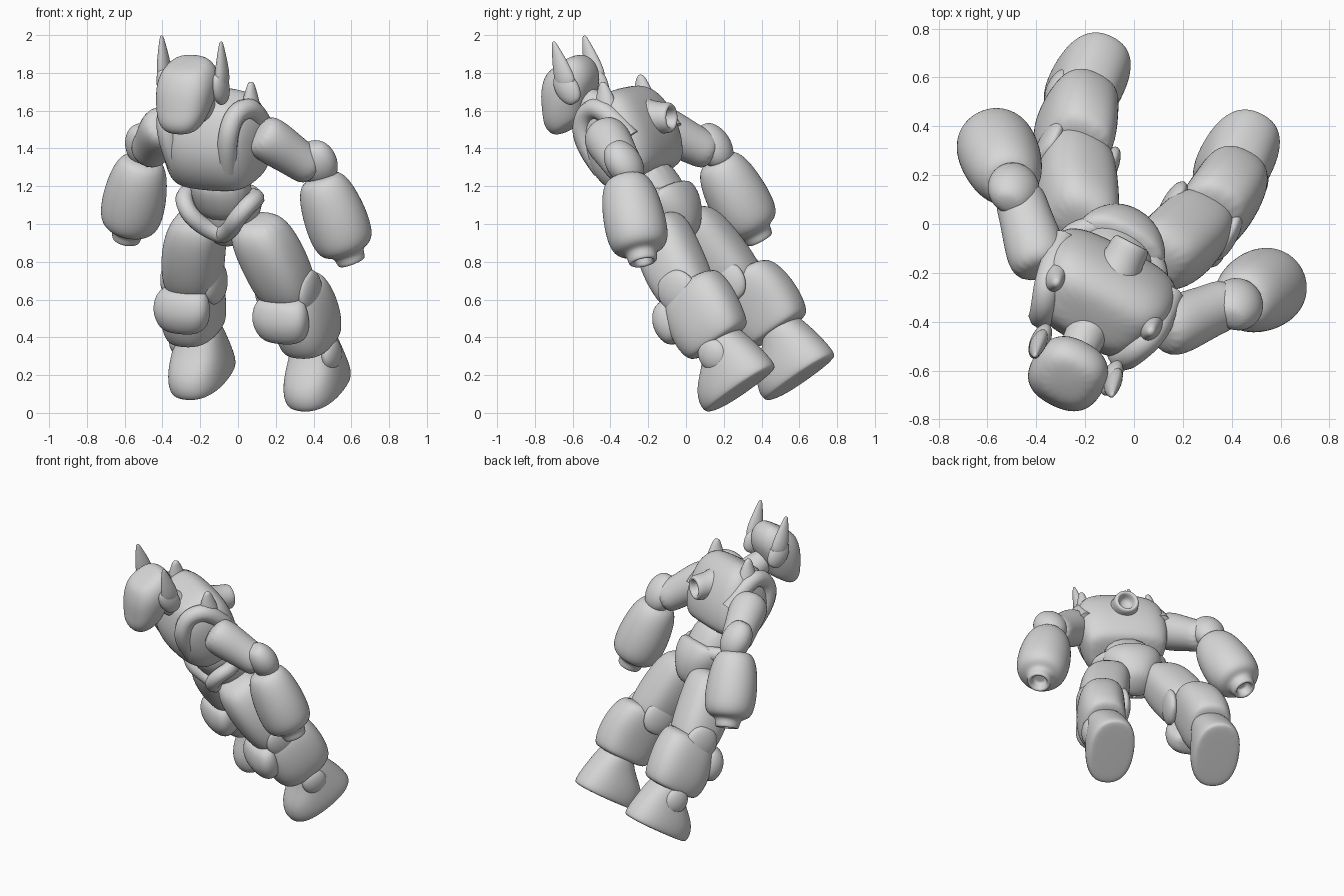
import bpy, bmesh, math
from mathutils import Matrix, Vector

# Pose: the symmetric body is built upright, then leaned forward and turned
LEFT, BACK, UP = (0.885, -0.457, -0.088), (0.43, 0.729, 0.532), (-0.179, -0.509, 0.842)
POSE = Matrix((LEFT, BACK, UP)).transposed().to_4x4()
POSE.translation = (0.115, 0.43, 0.165)

grey = bpy.data.materials.new("plain grey")
grey.diffuse_color = (0.68, 0.68, 0.68, 1)


def finish(obj, mirror):
    bpy.context.collection.objects.link(obj)
    obj.data.materials.append(grey)
    obj.matrix_world = POSE
    if mirror:
        obj.modifiers.new("mirror", 'MIRROR').use_mirror_merge = False


def skin(name, rings, mirror):
    """Join rings of points into a closed smooth body."""
    bm = bmesh.new()
    loops = [[bm.verts.new(p) for p in r] for r in rings]
    n = len(loops[0])
    for a, b in zip(loops, loops[1:]):
        for i in range(n):
            bm.faces.new((a[i], a[(i + 1) % n], b[(i + 1) % n], b[i]))
    bm.faces.new(loops[0][::-1])
    bm.faces.new(loops[-1])
    bmesh.ops.recalc_face_normals(bm, faces=bm.faces)
    for f in bm.faces:
        f.smooth = True
    me = bpy.data.meshes.new(name)
    bm.to_mesh(me)
    bm.free()
    obj = bpy.data.objects.new(name, me)
    finish(obj, mirror)
    sub = obj.modifiers.new("smooth", 'SUBSURF')
    sub.levels = sub.render_levels = 2


def oval(c, ax, ay, power, n=16):
    pts = []
    for i in range(n):
        t = 2 * math.pi * (i + 0.5) / n
        s, k = math.sin(t), math.cos(t)
        pts.append(c + ax * math.copysign(abs(k) ** (2 / power), k)
                   + ay * math.copysign(abs(s) ** (2 / power), s))
    return pts


def stack(name, rings, mirror=False, power=2.6, taper=0):
    """Level slices: height, centre x, half width, front, back."""
    loops = []
    for z, cx, rx, f, b in rings:
        c = Vector((cx, (f + b) / 2, z))
        loop = oval(c, Vector((rx, 0, 0)), Vector((0, (b - f) / 2, 0)), power)
        for p in loop:  # taper widens the back and narrows the front
            p.x = cx + (p.x - cx) * (1 + taper * (p.y - c.y))
        loops.append(loop)
    skin(name, loops, mirror)


def limb(name, a, b, rings, mirror=True):
    """Round slices along a line: position 0-1, half width, half depth."""
    a, b = Vector(a), Vector(b)
    w = (b - a).normalized()
    u = (Vector((1, 0, 0)) - w * w.x).normalized()
    v = w.cross(u)
    skin(name, [oval(a.lerp(b, t), u * rx, v * ry, 2) for t, rx, ry in rings], mirror)


def ball(name, c, r, mirror=True):
    """Smooth egg-shaped pad."""
    rings = []
    for i in range(1, 8):
        t = math.pi * i / 8
        s = math.sin(t) * 1.03
        rings.append((c[2] - r[2] * math.cos(t) * 1.06, c[0], r[0] * s,
                      c[1] - r[1] * s, c[1] + r[1] * s))
    stack(name, rings, mirror, 2)


def ridge(name, pts, radius, mirror=True):
    """Rounded raised band through a few points."""
    cu = bpy.data.curves.new(name, 'CURVE')
    cu.dimensions = '3D'
    cu.bevel_depth, cu.bevel_resolution, cu.use_fill_caps = radius, 3, True
    sp = cu.splines.new('NURBS')
    sp.points.add(len(pts) - 1)
    for p, q in zip(sp.points, pts):
        p.co = (*q, 1)
    sp.use_endpoint_u, sp.order_u, sp.resolution_u = True, 3, 8
    finish(bpy.data.objects.new(name, cu), mirror)


# Head with a mask that juts forward
stack("head", [(1.73, 0, .08, -.27, -.12), (1.75, 0, .11, -.32, -.09),
               (1.81, 0, .14, -.33, -.01), (1.87, 0, .158, -.295, .065),
               (1.95, 0, .162, -.25, .088), (2.01, 0, .135, -.195, .07),
               (2.043, 0, .085, -.145, .03)], power=2.5)
ball("ear_pod", (.165, -.035, 1.885), (.04, .068, .095))
limb("horn", (.172, -.03, 1.88), (.178, .045, 2.13),
     [(0, .03, .06), (.3, .035, .058), (.6, .026, .04), (.93, .012, .016), (1, .006, .008)])
limb("neck", (0, .05, 1.62), (0, -.08, 1.84), [(0, .1, .1), (.5, .085, .085), (1, .08, .08)], False)

# Torso, broad across the back
stack("chest", [(1.265, 0, .21, -.10, .14), (1.29, 0, .26, -.15, .19),
                (1.41, 0, .28, -.195, .25), (1.54, 0, .28, -.18, .27),
                (1.64, 0, .265, -.12, .265), (1.72, 0, .215, -.05, .225),
                (1.75, 0, .14, 0, .16)], power=3.3, taper=.7)
ridge("shoulder_strap", [(.15, -.11, 1.42), (.18, -.12, 1.6), (.2, 0, 1.72),
                         (.255, .14, 1.67), (.25, .17, 1.45)], .055)
limb("shoulder_spike", (.22, .11, 1.62), (.218, .19, 1.79),
     [(0, .06, .08), (.4, .045, .06), (.8, .025, .035), (1, .015, .015)])
limb("back_nozzle", (0, .325, 1.455), (0, .14, 1.57),
     [(.3, .04, .04), (.05, .05, .05), (0, .065, .065), (.04, .085, .085),
      (.4, .085, .085), (.75, .11, .11), (1, .13, .13)], False)
stack("waist", [(1.02, 0, .15, -.08, .16), (1.15, 0, .168, -.12, .16),
                (1.34, 0, .17, -.12, .16)], power=2.2)
stack("pelvis", [(.87, 0, .07, -.06, .09), (.93, 0, .12, -.09, .155),
                 (1.03, 0, .18, -.09, .2), (1.12, 0, .205, -.08, .2),
                 (1.17, 0, .19, -.07, .18)], power=2.3)
ridge("belt", [(.13, .09, 1.12), (.2, .05, 1.15), (.2, -.05, 1.17),
               (.14, -.12, 1.11), (.06, -.09, 1.0), (0, -.07, .97)], .048)

# Arms
limb("upper_arm", (.505, .18, 1.26), (.265, .06, 1.57),
     [(0, .105, .1), (.25, .108, .105), (.5, .117, .115), (.8, .13, .13), (1, .1, .1)])
limb("forearm", (.677, .067, .775), (.51, .18, 1.30),
     [(.1, .03, .03), (.09, .045, .045), (.01, .05, .05), (0, .072, .072), (.03, .08, .08),
      (.11, .083, .083), (.13, .13, .13), (.2, .16, .157), (.32, .173, .167),
      (.5, .173, .165), (.7, .155, .15), (.82, .13, .125), (.89, .09, .09)])
ball("elbow_cap", (.517, .195, 1.305), (.11, .092, .13))

# Legs
stack("thigh", [(.55, .285, .12, -.10, .13), (.58, .28, .15, -.14, .16),
                (.70, .26, .168, -.16, .17), (.85, .222, .17, -.16, .17),
                (.97, .185, .155, -.14, .16), (1.04, .175, .1, -.08, .1)], True)
stack("shin", [(.245, .345, .12, -.10, .20), (.265, .345, .142, -.15, .235),
               (.36, .345, .155, -.17, .255), (.48, .328, .157, -.16, .257),
               (.57, .312, .148, -.13, .235), (.63, .302, .12, -.10, .20)], True)
stack("knee_pad", [(.385, .30, .09, -.19, -.08), (.41, .30, .14, -.23, -.06),
                   (.51, .295, .168, -.24, -.05), (.59, .295, .15, -.19, -.04),
                   (.62, .29, .1, -.15, -.04)], True)
for side, x in (("outer", .41), ("inner", .155)):
    ball(side + "_knee_disc", (x, .02, .595), (.045, .115, .115))
stack("foot", [(-.025, .345, .13, -.195, .215), (-.02, .345, .15, -.222, .245),
               (.03, .345, .157, -.232, .243), (.11, .345, .15, -.2, .225),
               (.19, .345, .135, -.1, .2), (.26, .345, .125, -.04, .172),
               (.31, .345, .1, 0, .15)], True, 2.4)
ball("outer_ankle_disc", (.455, .03, .2), (.045, .085, .085))
